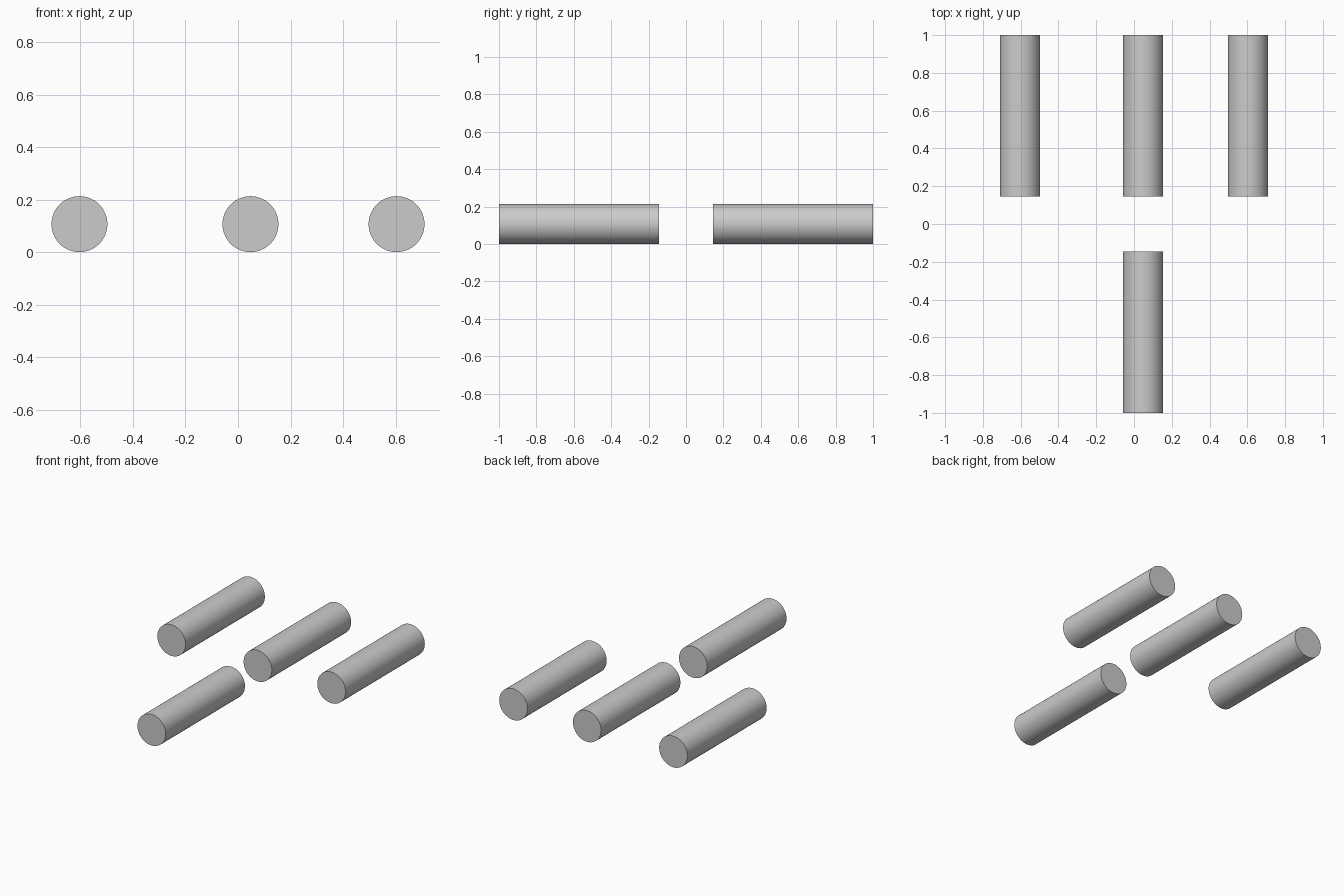
import bpy
from math import radians

if "Cube" in bpy.data.objects:
    bpy.data.objects.remove(bpy.data.objects["Cube"])

RADIUS = 0.1065
INNER, OUTER = 0.145, 1.0   # distance of the rod ends from y = 0


def rod(name, x, side):
    """Solid round rod lying along y, resting on the ground."""
    bpy.ops.mesh.primitive_cylinder_add(
        vertices=64, radius=RADIUS, depth=OUTER - INNER,
        end_fill_type='TRIFAN',
        location=(x, side * (INNER + OUTER) / 2, RADIUS),
        rotation=(radians(90), 0, 0))
    obj = bpy.context.object
    obj.name = name
    bpy.ops.object.transform_apply(location=False, rotation=True, scale=True)
    bpy.ops.object.shade_smooth_by_angle(angle=radians(40))
    return obj


# Row of three rods at the back
for name, x in (("back_left_rod", -0.604),
                ("back_middle_rod", 0.0475),
                ("back_right_rod", 0.604)):
    rod(name, x, 1)

# Single rod at the front, in line with the middle one
rod("front_middle_rod", 0.0475, -1)
